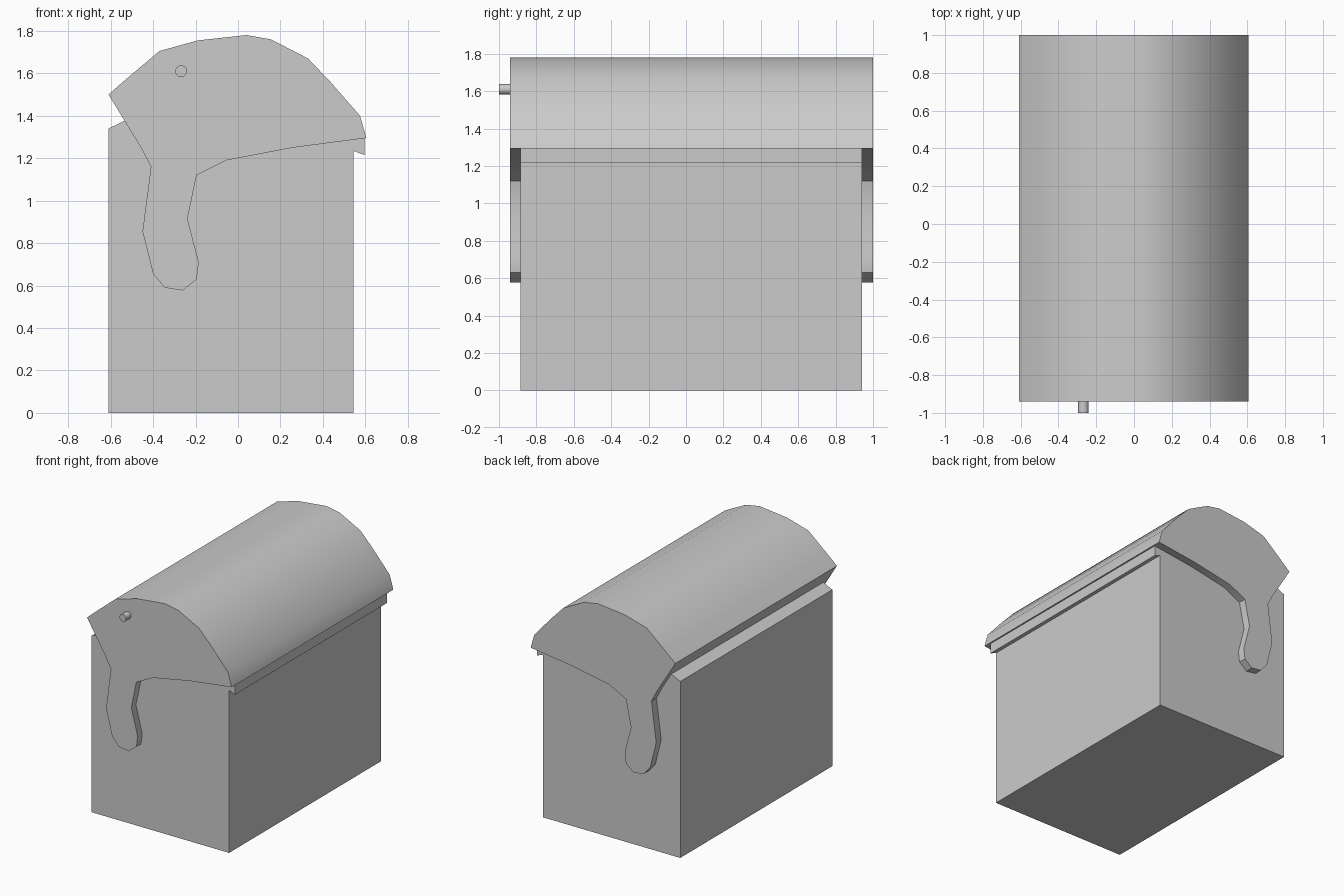
import bpy, bmesh, math

if "Cube" in bpy.data.objects:
    bpy.data.objects.remove(bpy.data.objects["Cube"])


def extrude_profile(name, pts, y0, y1):
    """Solid made by sweeping an (x, z) outline from y0 to y1."""
    bm = bmesh.new()
    face = bm.faces.new([bm.verts.new((x, y0, z)) for x, z in pts])
    ret = bmesh.ops.extrude_face_region(bm, geom=[face])
    moved = [v for v in ret["geom"] if isinstance(v, bmesh.types.BMVert)]
    bmesh.ops.translate(bm, verts=moved, vec=(0, y1 - y0, 0))
    # extruding a lone face may leave its inward-facing start cap in place
    bmesh.ops.recalc_face_normals(bm, faces=bm.faces)
    mesh = bpy.data.meshes.new(name)
    bm.to_mesh(mesh)
    bm.free()
    obj = bpy.data.objects.new(name, mesh)
    bpy.context.collection.objects.link(obj)
    return obj


def smooth(obj, angle):
    bpy.ops.object.select_all(action="DESELECT")
    obj.select_set(True)
    bpy.context.view_layer.objects.active = obj
    bpy.ops.object.shade_smooth_by_angle(angle=math.radians(angle))


# Box body, its top tucked up inside the lid
extrude_profile("body", [
    (-0.61, 0), (0.545, 0), (0.545, 1.30), (0.2, 1.45), (-0.38, 1.45), (-0.61, 1.34),
], -0.885, 0.94)

# Domed lid whose ends hang down as curved straps
dome = [(-0.61, 1.50), (-0.53, 1.57), (-0.37, 1.705), (-0.19, 1.755), (0.04, 1.78),
        (0.155, 1.76), (0.33, 1.67), (0.435, 1.56), (0.575, 1.40), (0.605, 1.295)]
lower_edge = [(0.26, 1.25), (-0.055, 1.19), (-0.195, 1.12)]
strap = [(-0.238, 0.915), (-0.185, 0.71), (-0.195, 0.63), (-0.26, 0.577), (-0.345, 0.59),
         (-0.40, 0.655), (-0.45, 0.855), (-0.41, 1.16), (-0.46, 1.255), (-0.535, 1.377)]
lid = extrude_profile("lid", dome + lower_edge + strap, -0.94, 1.0)
smooth(lid, 30)

# Lip under the lid along the right side
extrude_profile("lip", [
    (0.53, 1.24), (0.595, 1.215), (0.595, 1.30), (0.53, 1.30),
], -0.885, 0.94)

# Small round peg on the front end
bpy.ops.mesh.primitive_cylinder_add(vertices=12, radius=0.028, depth=0.08,
                                    location=(-0.268, -0.96, 1.61),
                                    rotation=(math.pi / 2, 0, 0))
peg = bpy.context.object
peg.name = "peg"
smooth(peg, 40)
